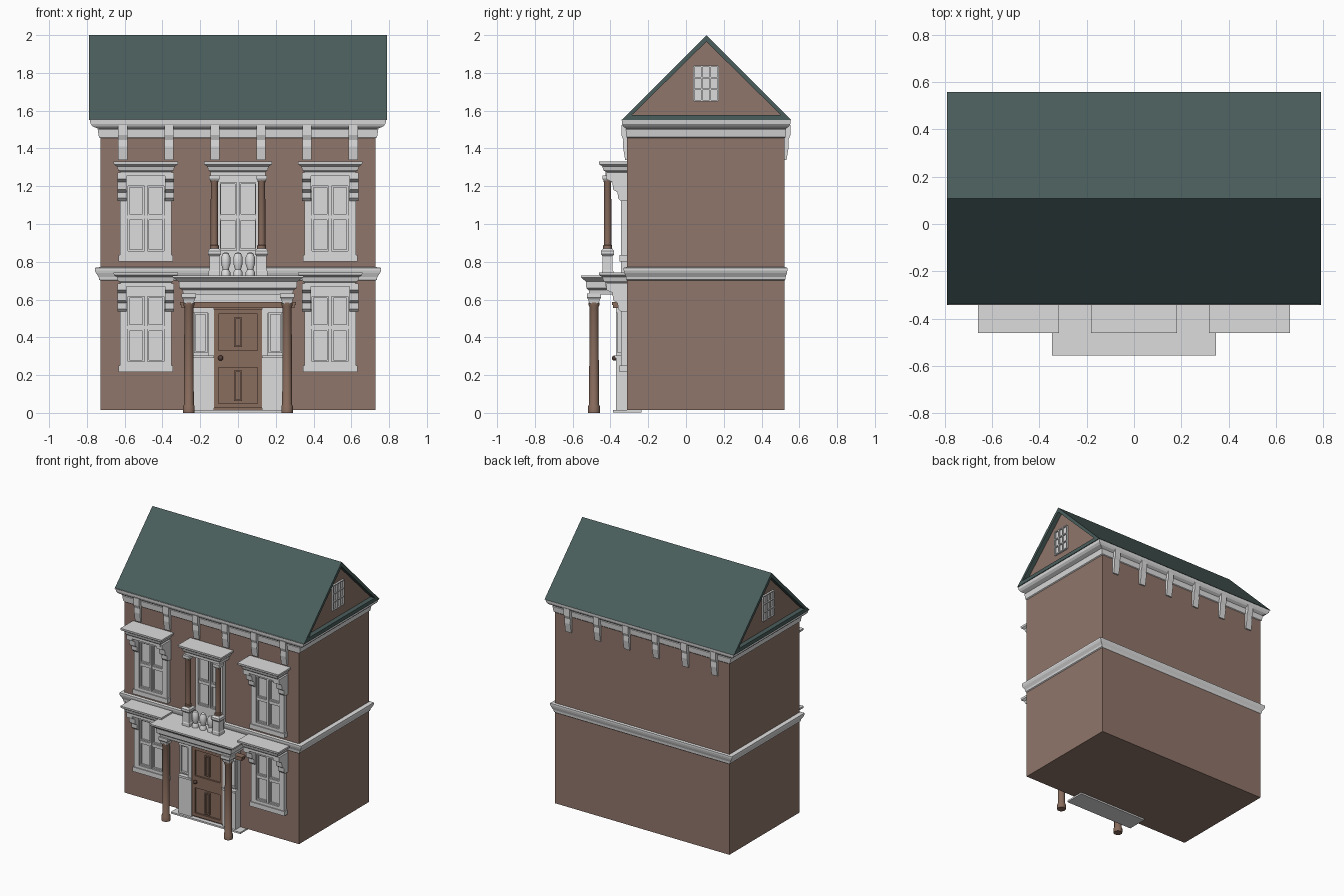
import bpy, bmesh, math

old = bpy.data.objects.get("Cube")
if old:
    bpy.data.objects.remove(old, do_unlink=True)


def material(name, colour):
    mat = bpy.data.materials.new(name)
    mat.use_nodes = True
    mat.diffuse_color = (*colour, 1)
    mat.node_tree.nodes["Principled BSDF"].inputs["Base Color"].default_value = (*colour, 1)
    return mat


WALL = material("brown wall", (.28, .18, .145))
WOOD = material("brown wood", (.25, .15, .11))
TRIM = material("pale trim", (.72, .72, .72))
ROOF = material("dark green roof", (.068, .112, .107))
BRASS = material("dark brown knob", (.09, .05, .04))

# Main wall planes
SIDE, FRONT, BACK = .728, -.312, .522


def finish(name, bm, mat, smooth=False):
    bmesh.ops.recalc_face_normals(bm, faces=bm.faces[:])
    mesh = bpy.data.meshes.new(name)
    bm.to_mesh(mesh)
    bm.free()
    mesh.materials.append(mat)
    if smooth:
        for poly in mesh.polygons:
            poly.use_smooth = True
        mesh.set_sharp_from_angle(angle=math.radians(35))
    obj = bpy.data.objects.new(name, mesh)
    bpy.context.scene.collection.objects.link(obj)
    return obj


def skin(bm, loops, cap=True):
    """Join successive closed loops of points with quads."""
    rings = [[bm.verts.new(p) for p in loop] for loop in loops]
    count = len(rings[0])
    for a, b in zip(rings, rings[1:]):
        for i in range(count):
            j = (i + 1) % count
            bm.faces.new((a[i], a[j], b[j], b[i]))
    if cap:
        bm.faces.new(rings[0])
        bm.faces.new(rings[-1])
    return rings


def boxes(name, mat, spans):
    """One object from several boxes, each x0, x1, y0, y1, z0, z1."""
    bm = bmesh.new()
    for x0, x1, y0, y1, z0, z1 in spans:
        skin(bm, [[(x0, y0, z), (x1, y0, z), (x1, y1, z), (x0, y1, z)] for z in (z0, z1)])
    return finish(name, bm, mat)


def moulding(name, mat, x0, x1, y0, y1, profile, depth=1, back=0):
    """Stacked rectangles that step outwards following (out, z) pairs."""
    bm = bmesh.new()
    loops = []
    for out, z in profile:
        a, b, c, d = x0 - out, x1 + out, y0 - out * depth, y1 + out * back
        loops.append([(a, c, z), (b, c, z), (b, d, z), (a, d, z)])
    skin(bm, loops)
    return finish(name, bm, mat)


def extrude(name, mat, x0, x1, profile):
    bm = bmesh.new()
    skin(bm, [[(x, y, z) for y, z in profile] for x in (x0, x1)])
    return finish(name, bm, mat)


def turned(name, mat, x, y, profile, sides=16):
    """Round part following (radius, z) pairs."""
    bm = bmesh.new()
    angles = [math.tau * i / sides for i in range(sides)]
    skin(bm, [[(x + r * math.cos(t), y + r * math.sin(t), z) for t in angles] for r, z in profile])
    return finish(name, bm, mat, smooth=True)


def frame(x0, x1, y0, y1, z0, z1, w):
    """Four box spans around an opening."""
    return [(x0, x0 + w, y0, y1, z0, z1), (x1 - w, x1, y0, y1, z0, z1),
            (x0 + w, x1 - w, y0, y1, z0, z0 + w), (x0 + w, x1 - w, y0, y1, z1 - w, z1)]


# Walls, belt course and eaves cornice
boxes("walls", WALL, [(-SIDE, SIDE, FRONT, BACK, .015, 1.53)])
moulding("belt_course", TRIM, -SIDE, SIDE, FRONT, BACK,
         [(0, .7), (.007, .705), (.01, .72), (.024, .74), (.03, .755), (.03, .768), (0, .772)], .6, .5)
moulding("eaves_cornice", TRIM, -SIDE, SIDE, FRONT, BACK,
         [(0, 1.455), (.008, 1.46), (.015, 1.5), (.008, 1.503), (.04, 1.516),
          (.053, 1.53), (.057, 1.553)], .5, .58)

# Eaves brackets on the front and back
scroll = [(-.01, 1.525), (.03, 1.525), (.03, 1.47), (.02, 1.445), (.022, 1.41), (.01, 1.34), (-.01, 1.34)]
for i in range(6):
    x = -.61 + i * .244
    for label, plane, sign in (("front", FRONT, -1), ("back", BACK, 1)):
        extrude(f"{label}_eaves_bracket", TRIM, x - .024, x + .024,
                [(plane + sign * out, z) for out, z in scroll])

# Roof shell, open at the gables, with recessed gable walls
outer = [(-.342, 1.55), (.558, 1.55), (.108, 2)]
inner = [(-.285, 1.578), (.501, 1.578), (.108, 1.965)]
bm = bmesh.new()
END = .79
loops = [[(x, y, z) for y, z in shape] for x, shape in
         ((-END, inner), (-END, outer), (END, outer), (END, inner), (-END, inner))]
skin(bm, loops, cap=False)
bmesh.ops.remove_doubles(bm, verts=bm.verts[:], dist=.0001)
finish("roof", bm, ROOF)
extrude("gable_walls", WALL, -.755, .755, inner)

# Gable windows with three by three panes
for sign in (-1, 1):
    near, far = sorted((sign * .75, sign * .758))
    lip = sorted((sign * .75, sign * .768))
    y0, y1, z0, z1 = .042, .17, 1.652, 1.836
    boxes("gable_window_glass", TRIM, [(near, far, y0, y1, z0, z1)])
    bars = []
    for k in range(4):
        y, z = y0 + (y1 - y0) * k / 3, z0 + (z1 - z0) * k / 3
        bars.append((*lip, y - .004, y + .004, z0, z1))
        bars.append((*lip, y0, y1, z - .004, z + .004))
    boxes("gable_window_bars", TRIM, bars)


def sashes(name, cx, half, z0, zmid, z1):
    """Double casement: recessed glass, mullion, rails and pane beads."""
    boxes(name + "_glass", TRIM, [(cx - half, cx + half, -.322, FRONT + .01, z0, z1)])
    parts = [(cx - .008, cx + .008, -.343, FRONT, z0, z1),
             (cx - half, cx + half, -.338, FRONT, zmid - .008, zmid + .008)]
    for a, b in ((cx - half, cx - .008), (cx + .008, cx + half)):
        for low, high in ((z0, zmid - .008), (zmid + .008, z1)):
            parts += frame(a, b, -.333, FRONT, low, high, .009)
    boxes(name + "_sashes", TRIM, parts)


hood = [(0, 0), (0, .02), (.012, .03), (.018, .05), (.034, .06), (.036, .075)]
corbel = [(FRONT, .15), (-.422, .15), (-.422, .115), (-.39, .1), (-.385, .06),
          (-.362, .045), (-.36, .015), (-.345, 0), (FRONT, 0)]


def side_window(name, cx, base):
    # Casing and sill
    left, right, top = cx - .137, cx + .137, base + .46
    boxes(name + "_casing", TRIM, [
        (left, left + .042, -.345, FRONT, base, top), (right - .042, right, -.345, FRONT, base, top),
        (left, right, -.345, FRONT, base + .4, top), (left, right, -.345, FRONT, base, base + .055),
        (left - .008, right + .008, -.352, FRONT, base, base + .034)])
    sashes(name, cx, .096, base + .055, base + .235, base + .4)
    # Hood on a pair of corbels
    for x in (left + .012, right - .012):
        extrude(name + "_corbel", TRIM, x - .024, x + .024, [(y, base + .32 + z) for y, z in corbel])
    moulding(name + "_hood", TRIM, cx - .135, cx + .135, -.425, FRONT,
             [(out, base + .453 + z) for out, z in hood])


for label, sign in (("right", -1), ("left", 1)):
    side_window("upper_" + label + "_window", sign * .488, .802)
    side_window("lower_" + label + "_window", sign * .488, .216)

# Balcony window with hood
sashes("balcony_window", 0, .1, .86, 1.036, 1.22)
boxes("balcony_window_casing", TRIM, [(-.1, .1, -.343, FRONT, .725, .86), (-.1, .1, -.345, FRONT, 1.22, 1.28)]
      + [(s * .103 - .01, s * .103 + .01, -.345, FRONT, .725, 1.28) for s in (-1, 1)])
moulding("balcony_hood", TRIM, -.145, .145, -.425, FRONT, [(out, 1.255 + z) for out, z in hood])

# Balcony columns, pedestals and balusters
for label, sign in (("right", -1), ("left", 1)):
    x = sign * .125
    moulding(label + "_balcony_pedestal", TRIM, x - .027, x + .027, -.442, -.388,
             [(.003, .72), (.003, .75), (0, .755), (0, .83), (.008, .84), (.008, .858), (-.003, .87)], 1, 1)
    turned(label + "_balcony_column", WOOD, x, -.415,
           [(.024, .865), (.024, .885), (.02, .89), (.019, 1.22), (.023, 1.23), (.023, 1.24)])
    moulding(label + "_balcony_capital", TRIM, x - .02, x + .02, -.435, -.395,
             [(0, 1.228), (.008, 1.24), (.008, 1.258)], 1, 1)
for x in (-.065, 0, .065):
    turned("baluster", TRIM, x, -.415,
           [(.024, .725), (.024, .745), (.016, .76), (.025, .79), (.024, .825), (.015, .845), (.004, .85)], 12)

# Porch roof and columns
moulding("porch_roof", TRIM, -.29, .29, -.512, FRONT,
         [(0, .628), (.004, .65), (.02, .66), (.024, .695), (.045, .71), (.057, .717), (.057, .728)], .78)
for label, sign in (("right", -1), ("left", 1)):
    x = sign * .26
    turned(label + "_porch_column", WOOD, x, -.487,
           [(.031, 0), (.031, .035), (.026, .045), (.024, .56), (.029, .57), (.029, .585)])
    moulding(label + "_porch_capital", TRIM, x - .026, x + .026, -.513, -.461,
             [(0, .58), (.004, .6), (.012, .61), (.012, .632)], 1, 1)

# Doorway surround, sidelights and threshold
boxes("threshold", TRIM, [(-.29, .29, -.387, -.235, .003, .015)])
boxes("door_surround", TRIM, [(-.238, .238, -.345, FRONT, .015, .64)])
boxes("door_beam", WOOD, [(-.3, .3, -.387, -.345, .556, .572), (-.306, .306, -.392, -.345, .572, .587)])
for sign in (-1, 1):
    x0, x1 = sorted((sign * .128, sign * .238))
    a, b = sorted((sign * .162, sign * .234))
    boxes("sidelight_panel", TRIM, [(x0, x1, -.37, FRONT, .015, .3), (x0, x1, -.378, FRONT, .29, .305),
                                    (x0, x1, -.37, FRONT, .53, .556)]
          + [(*sorted((sign * .128, sign * .16)), -.37, FRONT, .3, .54)]
          + frame(a, b, -.362, FRONT, .318, .532, .01))

# Door with raised frame, grooved centre posts and a knob
boxes("door", WOOD, [(-.128, .128, -.354, FRONT, .015, .556)])
boxes("door_rails", WOOD, frame(-.128, .128, -.366, FRONT, .025, .548, .024)
      + [(-.104, .104, -.366, FRONT, .24, .33)])
for z0, z1 in ((.062, .225), (.35, .505)):
    boxes("door_centre_moulding", WOOD, frame(-.02, .02, -.368, FRONT, z0, z1, .008))
bm = bmesh.new()
bmesh.ops.create_uvsphere(bm, u_segments=12, v_segments=8, radius=.014)
bmesh.ops.translate(bm, verts=bm.verts[:], vec=(-.092, -.378, .29))
finish("door_knob", bm, BRASS, smooth=True)
